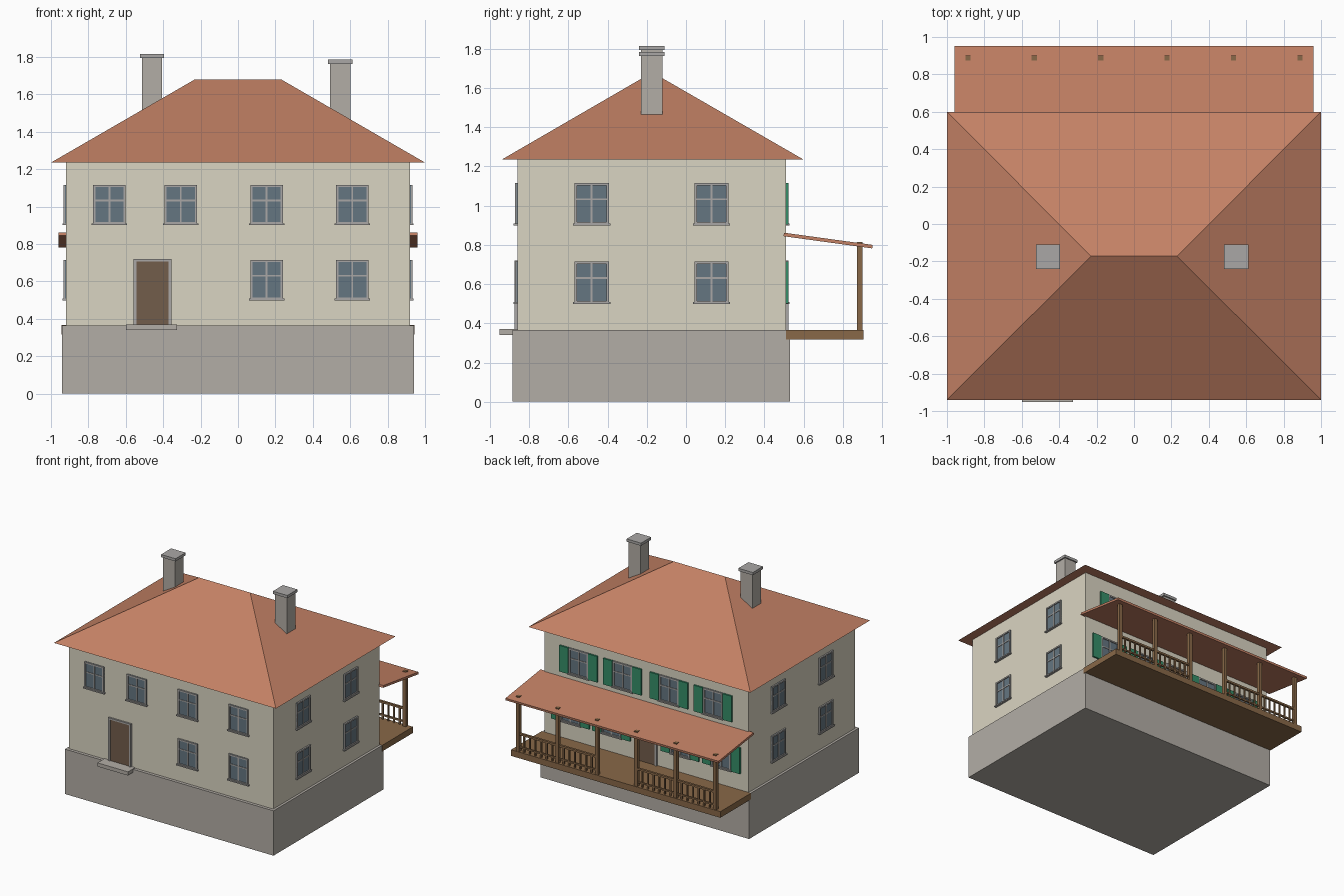
import bpy, bmesh
from math import radians, atan2, hypot
from mathutils import Matrix

if "Cube" in bpy.data.objects:
    bpy.data.objects.remove(bpy.data.objects["Cube"])


def material(name, rgb):
    m = bpy.data.materials.new(name)
    m.diffuse_color = (*rgb, 1)
    m.use_nodes = True
    m.node_tree.nodes["Principled BSDF"].inputs["Base Color"].default_value = m.diffuse_color
    return m


PLASTER = material("plaster", (.70, .66, .54))
STONE = material("stone", (.45, .42, .38))
TILE = material("roof_tile", (.55, .22, .13))
WOOD = material("wood", (.25, .14, .065))
TRIM = material("trim", (.40, .39, .38))
GLASS = material("glass", (.13, .18, .22))
GREEN = material("shutter_green", (.035, .27, .14))
DOOR = material("door_brown", (.17, .11, .07))


def boxes_mesh(name, parts):
    """Mesh of boxes, each (x0, x1, y0, y1, z0, z1, material)."""
    bm = bmesh.new()
    mats = []
    for x0, x1, y0, y1, z0, z1, mat in parts:
        if mat not in mats:
            mats.append(mat)
        place = (Matrix.Translation(((x0 + x1) / 2, (y0 + y1) / 2, (z0 + z1) / 2))
                 @ Matrix.Diagonal((x1 - x0, y1 - y0, z1 - z0, 1)))
        made = bmesh.ops.create_cube(bm, size=1, matrix=place)
        for f in {f for v in made["verts"] for f in v.link_faces}:
            f.material_index = mats.index(mat)
    me = bpy.data.meshes.new(name)
    bm.to_mesh(me)
    bm.free()
    for m in mats:
        me.materials.append(m)
    return me


def add(name, me, loc=(0, 0, 0), turn=0):
    ob = bpy.data.objects.new(name, me)
    ob.location = loc
    ob.rotation_euler.z = radians(turn)
    bpy.context.collection.objects.link(ob)
    return ob


def box(name, *spec):
    return add(name, boxes_mesh(name, [spec]))


# Plinth and walls
box("plinth", -.94, .94, -.885, .53, 0, .365, STONE)
box("walls", -.92, .92, -.86, .51, .36, 1.24, PLASTER)

# Hipped roof
bm = bmesh.new()
base = [bm.verts.new((x, y, 1.235)) for x, y in ((-1, -.94), (1, -.94), (1, .6), (-1, .6))]
left, right = (bm.verts.new((x, -.172, 1.68)) for x in (-.23, .23))
a, b, c, d = base
for face in ((d, c, b, a), (a, b, right, left), (b, c, right), (c, d, left, right), (d, a, left)):
    bm.faces.new(face)
me = bpy.data.meshes.new("roof")
bm.to_mesh(me)
bm.free()
me.materials.append(TILE)
add("roof", me)

# Chimneys with caps
for name, x, top in (("left", -.46, 1.815), ("right", .547, 1.785)):
    box(name + "_chimney", x - .054, x + .054, -.23, -.12, 1.4, top - .02, STONE)
    box(name + "_chimney_cap", x - .065, x + .065, -.24, -.11, top - .022, top, TRIM)

# Window unit: origin at centre on wall, facing -y
W, H, T = .087, .106, .012
window = boxes_mesh("window", [
    (-W, W, -.004, .01, -H, H, GLASS),
    (-W, -W + T, -.012, .01, -H, H, TRIM),
    (W - T, W, -.012, .01, -H, H, TRIM),
    (-W + T, W - T, -.012, .01, H - T, H, TRIM),
    (-W + T, W - T, -.012, .01, -H, -H + T, TRIM),
    (-.005, .005, -.009, .01, -H + T, H - T, TRIM),
    (-W + T, W - T, -.008, .01, .018, .027, TRIM),
    (-W - .008, W + .008, -.019, .01, -H - .004, -H + .006, TRIM)])
shutters = boxes_mesh("shutters", [
    (s * .131 - .04, s * .131 + .04, -.014, .005, -H, H, GREEN) for s in (-1, 1)])
LOW, HIGH = .608, 1.01

# Front windows
for z, xs in ((HIGH, (-.688, -.306, .153, .611)), (LOW, (.153, .611))):
    for x in xs:
        add("front_window", window, (x, -.86, z))

# Side windows
for z in (LOW, HIGH):
    for y in (-.481, .13):
        add("right_window", window, (.92, y, z), 90)
        add("left_window", window, (-.92, y, z), -90)

# Back windows with shutters
for z, xs in ((HIGH, (.21, .605)), (LOW, (.31, .68))):
    for x in xs:
        for s in (-1, 1):
            add("back_window", window, (s * x, .51, z), 180)
            add("back_shutters", shutters, (s * x, .51, z), 180)

# Doors with frames: origin at threshold, facing -y
door = boxes_mesh("door", [
    (-.085, .085, -.006, .01, 0, .345, DOOR),
    (-.102, -.085, -.014, .01, 0, .355, TRIM),
    (.085, .102, -.014, .01, 0, .355, TRIM),
    (-.085, .085, -.014, .01, .342, .355, TRIM)])
add("front_door", door, (-.457, -.86, .365))
add("back_door", door, (0, .51, .365), 180)
box("front_step", -.6, -.325, -.952, -.86, .34, .37, STONE)

# Porch deck and sloping roof
box("porch_deck", -.943, .943, .51, .905, .317, .367, WOOD)
dy, dz = .452, -.062
length = hypot(dy, dz)
porch_roof = box("porch_roof", -.96, .96, 0, length, -.018, 0, TILE)
porch_roof.location = (0, .5, .862)
porch_roof.rotation_euler.x = atan2(dz, dy)

# Posts, and railings in every bay but the middle one
posts = [-.888 + .355 * i for i in range(6)]
for x in posts:
    box("porch_post", x - .014, x + .014, .873, .901, .36, .815, WOOD)
for i in (0, 1, 3, 4):
    x0, x1 = posts[i], posts[i + 1]
    parts = [(x0, x1, .878, .896, .5, .516, WOOD), (x0, x1, .88, .894, .395, .407, WOOD)]
    for k in range(1, 7):
        x = x0 + (x1 - x0) * k / 7
        parts.append((x - .006, x + .006, .881, .893, .365, .505, WOOD))
    add("porch_railing", boxes_mesh("porch_railing", parts))
